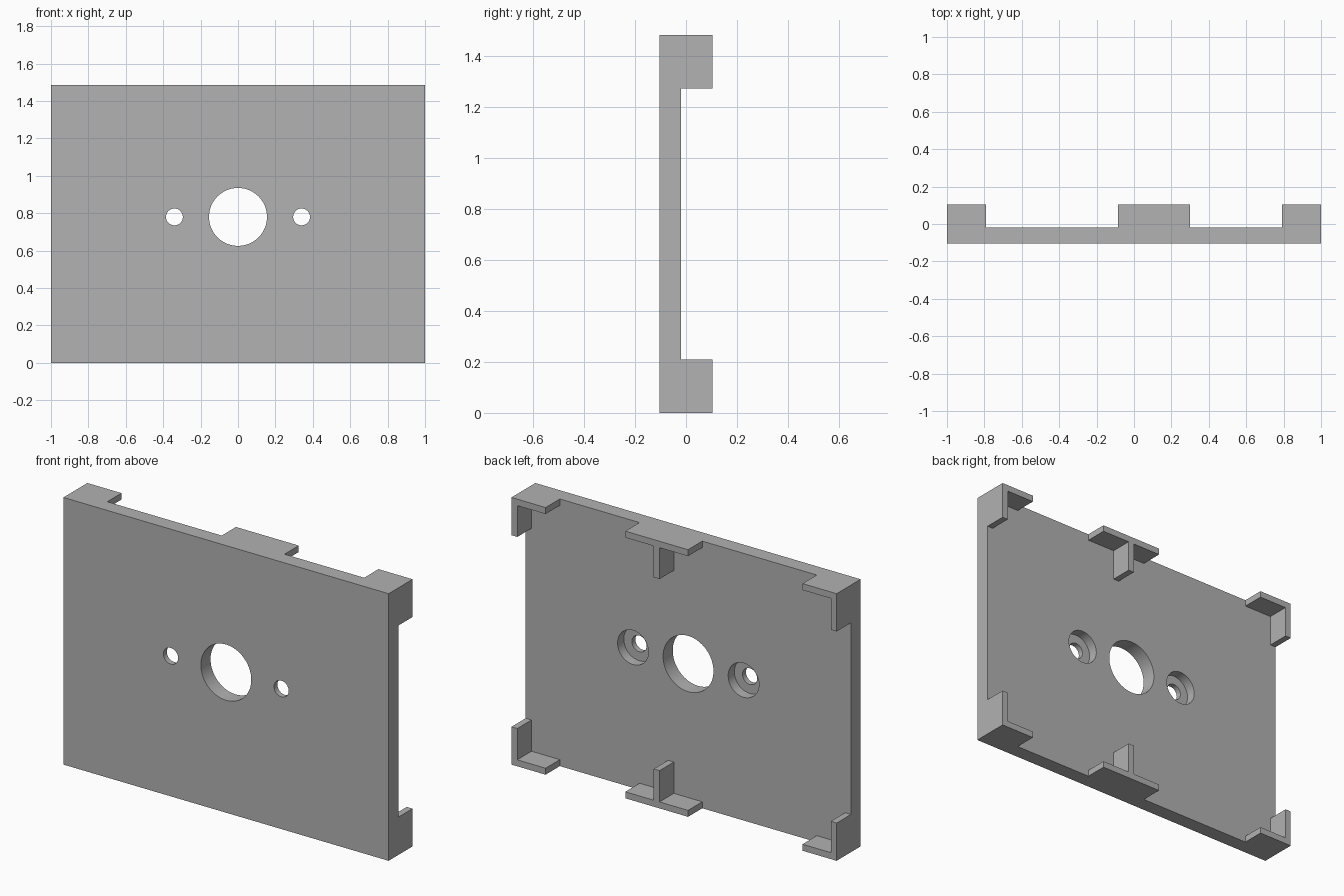
import bpy, bmesh, math

cube = bpy.data.objects.get("Cube")
if cube:
    bpy.data.objects.remove(cube, do_unlink=True)

FRONT, FACE, BACK = -0.105, -0.02, 0.105   # y of plate front, plate back, lug ends
HEIGHT, ARM, WALL = 1.485, 0.21, 0.036
HOLE_Z, TAB_X, TAB_HALF = 0.78, 0.107, 0.193

grey = bpy.data.materials.new("plain grey")
grey.use_nodes = True
colour = (0.445, 0.445, 0.445, 1)
grey.diffuse_color = colour
grey.node_tree.nodes["Principled BSDF"].inputs["Base Color"].default_value = colour


def extrude_profile(name, points, y0, y1):
    """Solid made from an outline in x and z, extruded along y."""
    bm = bmesh.new()
    face = bm.faces.new([bm.verts.new((x, y0, z)) for x, z in points])
    grown = bmesh.ops.extrude_face_region(bm, geom=[face])["geom"]
    verts = [v for v in grown if isinstance(v, bmesh.types.BMVert)]
    bmesh.ops.translate(bm, verts=verts, vec=(0, y1 - y0, 0))
    bmesh.ops.recalc_face_normals(bm, faces=bm.faces)
    mesh = bpy.data.meshes.new(name)
    bm.to_mesh(mesh)
    bm.free()
    mesh.materials.append(grey)
    obj = bpy.data.objects.new(name, mesh)
    bpy.context.collection.objects.link(obj)
    return obj


def drill(target, x, radius, y0, y1, sides=64):
    """Cut a round hole along y."""
    ring = [(x + radius * math.cos(math.tau * i / sides),
             HOLE_Z + radius * math.sin(math.tau * i / sides)) for i in range(sides)]
    cutter = extrude_profile("hole_cutter", ring, y0, y1)
    cutter.hide_render = True
    mod = target.modifiers.new("hole", "BOOLEAN")
    mod.operation, mod.solver, mod.object = "DIFFERENCE", "EXACT", cutter
    bpy.context.view_layer.objects.active = target
    bpy.ops.object.modifier_apply(modifier=mod.name)
    bpy.data.objects.remove(cutter, do_unlink=True)


# Main plate with centre hole and two counterbored screw holes
plate = extrude_profile("plate", [(-1, 0), (1, 0), (1, HEIGHT), (-1, HEIGHT)], FRONT, FACE)
drill(plate, 0, 0.155, -0.3, 0.3)
for side in (-1, 1):
    drill(plate, side * 0.34, 0.095, FACE - 0.055, 0.3)
    drill(plate, side * 0.34, 0.045, -0.3, 0.3)
bpy.ops.object.select_all(action="DESELECT")
plate.select_set(True)
bpy.context.view_layer.objects.active = plate
bpy.ops.object.shade_smooth_by_angle(angle=math.radians(30))

# Outlines measured inward from the plate edge
corner = [(0, 0), (ARM, 0), (ARM, WALL), (WALL, WALL), (WALL, ARM), (0, ARM)]
half = WALL / 2
tee = [(-TAB_HALF, 0), (TAB_HALF, 0), (TAB_HALF, WALL), (half, WALL),
       (half, ARM), (-half, ARM), (-half, WALL), (-TAB_HALF, WALL)]

# Corner brackets and tee lugs along the bottom and top edges
for level, base, up in (("bottom", 0, 1), ("top", HEIGHT, -1)):
    for side, sx in (("left", 1), ("right", -1)):
        extrude_profile(f"{level}_{side}_corner_bracket",
                        [(sx * (1 - x), base + up * z) for x, z in corner], FACE, BACK)
    extrude_profile(f"{level}_tee_lug",
                    [(TAB_X + x, base + up * z) for x, z in tee], FACE, BACK)
